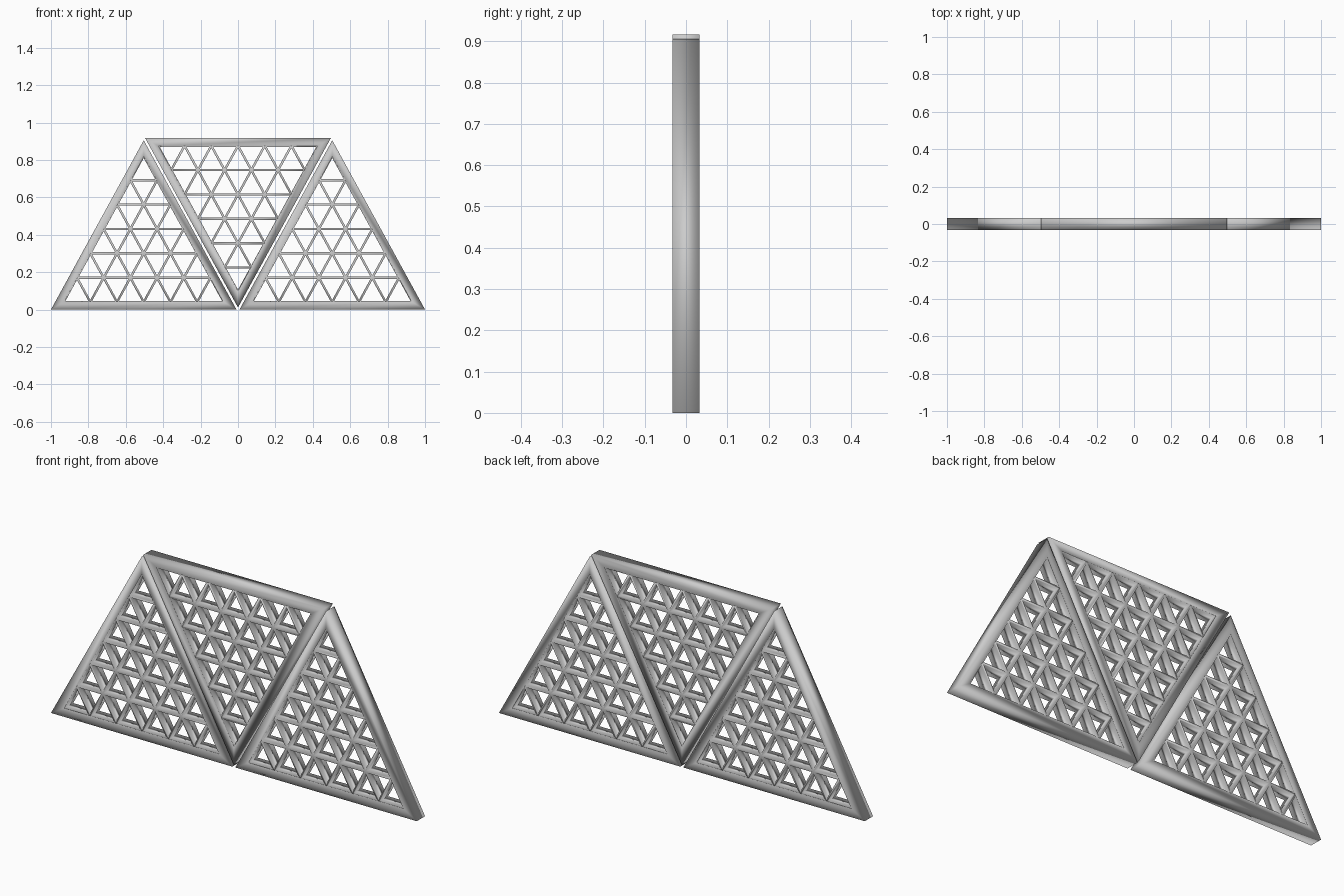
import bpy
import bmesh
import math
from mathutils import Vector

cube = bpy.data.objects.get("Cube")
if cube:
    bpy.data.objects.remove(cube)

HALF, HEIGHT = 0.496, 0.905      # outer triangle of one panel
BORDER = 0.04                    # frame width
CELLS = 6                        # lattice cells along each side
STRUT = 0.012                    # lattice bar width
FRAME_DEPTH, LATTICE_DEPTH = 0.065, 0.06


def triangle(inset):
    """Corners of the panel triangle moved inward by a constant distance."""
    base_angle = math.atan2(HEIGHT, HALF)
    dx = inset / math.tan(base_angle / 2)
    top = HEIGHT - inset / math.cos(base_angle)
    return [Vector((-HALF + dx, 0, inset)), Vector((HALF - dx, 0, inset)), Vector((0, 0, top))]


def finish(bm, name, depth, location, flipped):
    """Extrude a flat outline into a smooth shaded slab placed in the row."""
    bmesh.ops.translate(bm, verts=bm.verts, vec=(0, -depth / 2, 0))
    back = bmesh.ops.extrude_face_region(bm, geom=bm.faces[:])["geom"]
    back_verts = [v for v in back if isinstance(v, bmesh.types.BMVert)]
    bmesh.ops.translate(bm, verts=back_verts, vec=(0, depth, 0))
    bmesh.ops.recalc_face_normals(bm, faces=bm.faces)
    mesh = bpy.data.meshes.new(name)
    bm.to_mesh(mesh)
    bm.free()
    mesh.shade_smooth()
    obj = bpy.data.objects.new(name, mesh)
    bpy.context.collection.objects.link(obj)
    obj.location = location
    obj.rotation_euler.y = math.pi if flipped else 0


def make_frame(name, location, flipped):
    bm = bmesh.new()
    outer = [bm.verts.new(p) for p in triangle(0)]
    inner = [bm.verts.new(p) for p in triangle(BORDER + 0.002)]
    for i in range(3):
        j = (i + 1) % 3
        bm.faces.new([outer[i], outer[j], inner[j], inner[i]])
    finish(bm, name, FRAME_DEPTH, location, flipped)


def make_lattice(name, location, flipped):
    bm = bmesh.new()
    left, right, top = triangle(BORDER)
    across, up = (right - left) / CELLS, (top - left) / CELLS
    grid = {(i, j): bm.verts.new(left + across * i + up * j)
            for j in range(CELLS + 1) for i in range(CELLS + 1 - j)}
    # Upright cells, then the inverted cells between them
    for i, j in grid:
        if i + j < CELLS:
            bm.faces.new([grid[i, j], grid[i + 1, j], grid[i, j + 1]])
        if i + j < CELLS - 1:
            bm.faces.new([grid[i + 1, j], grid[i + 1, j + 1], grid[i, j + 1]])
    # Open every cell so that only the struts remain
    bm.normal_update()
    cells = bm.faces[:]
    bmesh.ops.inset_individual(bm, faces=cells, thickness=STRUT / 2, use_even_offset=True)
    bmesh.ops.delete(bm, geom=cells, context='FACES')
    finish(bm, name, LATTICE_DEPTH, location, flipped)


# Two upright panels with an inverted one between them
SIDE = 1 - HALF
for label, location, flipped in (("right", (-SIDE, 0, 0), False),
                                 ("middle", (0, 0, 0.916), True),
                                 ("left", (SIDE, 0, 0), False)):
    make_frame(label + "_panel_frame", location, flipped)
    make_lattice(label + "_panel_lattice", location, flipped)
